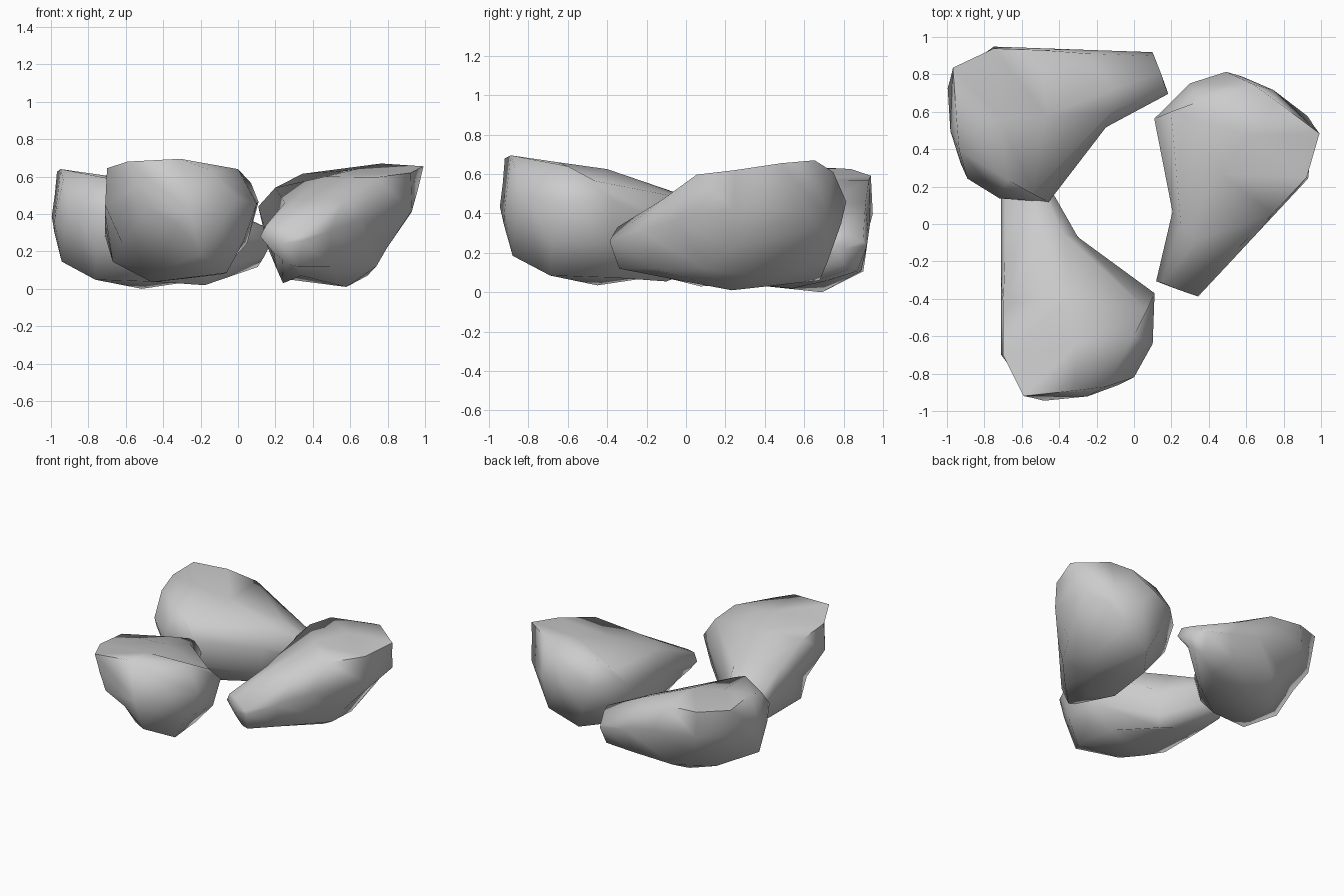
import bpy, bmesh, math

if "Cube" in bpy.data.objects:
    bpy.data.objects.remove(bpy.data.objects["Cube"])

# Cross-section rings of one boulder, from the blunt end to the narrow tip.
# Each ring runs: outer low, outer mid, outer top, crown, inner top, inner mid,
# inner low, inner belly, outer belly
RINGS = [
    [(-.48, -.945, .40), (-.54, -.93, .52), (-.59, -.92, .645), (-.31, -.89, .66), (-.15, -.87, .60),
     (0, -.82, .45), (-.08, -.86, .34), (-.20, -.88, .15), (-.33, -.925, .31)],
    [(-.62, -.60, .21), (-.71, -.70, .41), (-.70, -.70, .61), (-.32, -.65, .625), (0, -.60, .605),
     (.10, -.64, .42), (.03, -.68, .22), (-.06, -.69, .05), (-.42, -.66, .06)],
    [(-.67, -.46, .11), (-.71, -.30, .36), (-.70, -.43, .587), (-.35, -.40, .59), (.07, -.46, .53),
     (.11, -.37, .43), (.05, -.38, .21), (-.10, -.38, .04), (-.46, -.45, 0)],
    [(-.67, -.10, .11), (-.71, -.05, .30), (-.69, -.18, .46), (-.50, -.05, .47), (-.38, -.05, .45),
     (-.30, -.07, .30), (-.29, -.08, .10), (-.32, -.10, .02), (-.50, -.05, .06)],
    [(-.66, .15, .11), (-.71, .17, .245), (-.69, .18, .265), (-.60, .22, .32), (-.52, .25, .33),
     (-.49, .265, .27), (-.55, .22, .18), (-.59, .20, .15), (-.62, .18, .12)],
]
BLUNT_END = (-.25, -.922, .37)
TIP_END = (-.60, .22, .23)


def boulder_mesh():
    """Loft the rings and close both ends with a fan."""
    bm = bmesh.new()
    rings = [[bm.verts.new(p) for p in ring] for ring in RINGS]
    n = len(rings[0])
    for a, b in zip(rings, rings[1:]):
        for i in range(n):
            j = (i + 1) % n
            bm.faces.new((a[i], a[j], b[j], b[i]))
    for ring, centre in ((rings[0], BLUNT_END), (rings[-1], TIP_END)):
        c = bm.verts.new(centre)
        for i in range(n):
            bm.faces.new((ring[i], ring[(i + 1) % n], c))
    bmesh.ops.recalc_face_normals(bm, faces=bm.faces)
    mesh = bpy.data.meshes.new("boulder")
    bm.to_mesh(mesh)
    bm.free()
    return mesh


# Three turned copies of the same boulder around an open middle
mesh = boulder_mesh()
for name, loc, turn, scale in (("front_boulder", (0, 0, .035), 0, (1, 1, 1)),
                               ("right_boulder", (-.061, .22, .01), 137, (1, .99, 1)),
                               ("back_boulder", (-.092, .215, 0), -92, (1, .975, .97))):
    ob = bpy.data.objects.new(name, mesh.copy())
    ob.location = loc
    ob.rotation_euler.z = math.radians(turn)
    ob.scale = scale
    bpy.context.collection.objects.link(ob)
    bpy.ops.object.select_all(action='DESELECT')
    ob.select_set(True)
    bpy.context.view_layer.objects.active = ob
    bpy.ops.object.shade_smooth_by_angle(angle=math.radians(85))
